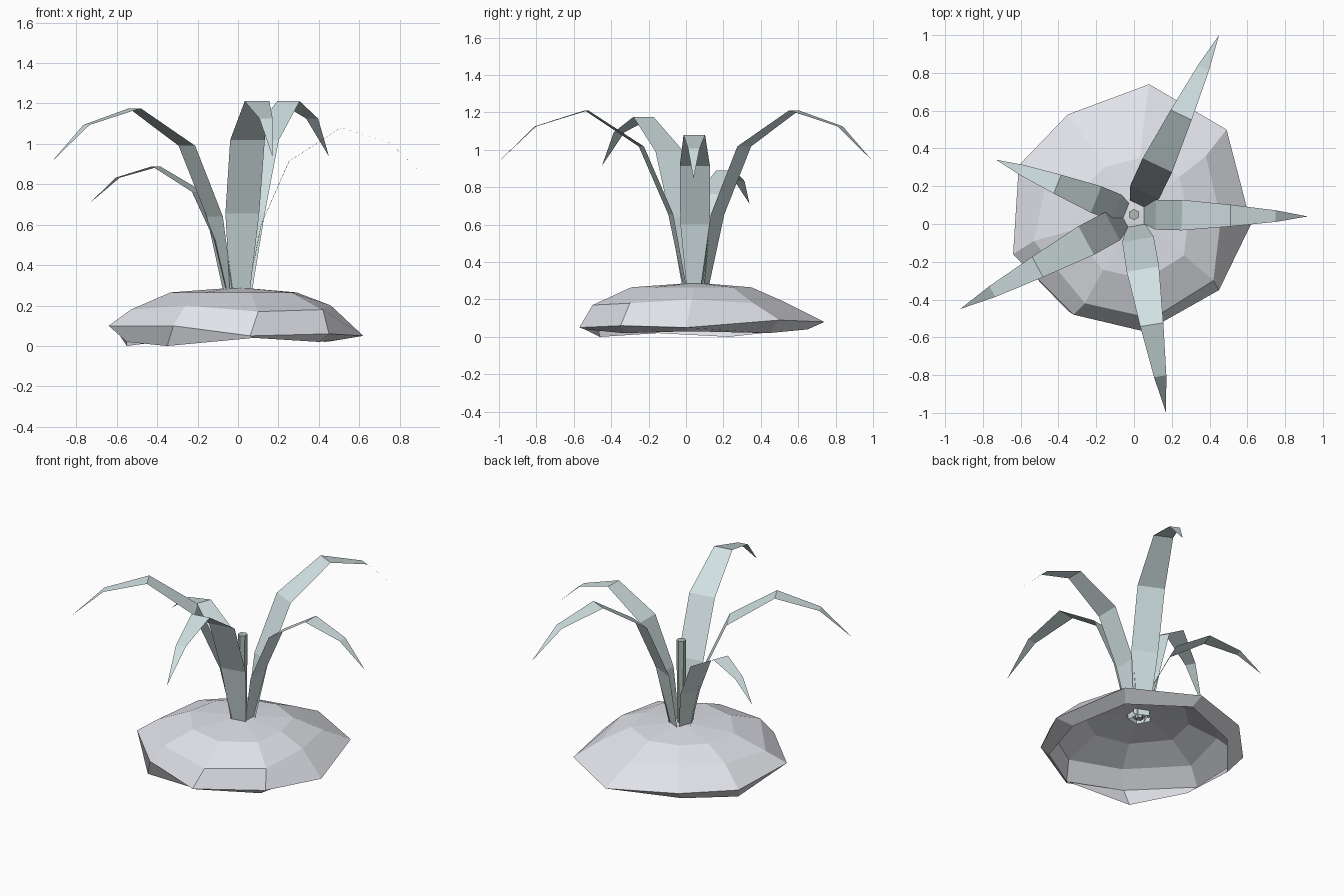
import bpy, bmesh
from math import sin, cos, radians
from mathutils import Vector

if "Cube" in bpy.data.objects:
    bpy.data.objects.remove(bpy.data.objects["Cube"])


def material(name, rgb):
    m = bpy.data.materials.new(name)
    m.diffuse_color = (*rgb, 1)
    m.use_nodes = True
    m.node_tree.nodes["Principled BSDF"].inputs["Base Color"].default_value = m.diffuse_color
    return m


def mesh_object(name, bm, mat):
    me = bpy.data.meshes.new(name)
    bm.to_mesh(me)
    bm.free()
    me.materials.append(mat)
    ob = bpy.data.objects.new(name, me)
    bpy.context.collection.objects.link(ob)
    return ob


stone = material("stone", (0.76, 0.77, 0.82))
leaf_green = material("leaf_green", (0.64, 0.75, 0.76))
stem_green = material("stem_green", (0.42, 0.5, 0.44))

CENTRE = Vector((0, 0.05, 0))

# Mound: open nine-sided shell, irregular shoulder, rim and foot rings
shoulder = [(.46, .03, .2), (.38, .36, .18), (.05, .52, .19), (-.25, .44, .2), (-.46, .24, .2),
            (-.53, -.09, .18), (-.26, -.42, .2), (.1, -.5, .17), (.42, -.3, .18)]
rim = [(.62, 0, .05), (.49, .5, .09), (.08, .74, .08), (-.35, .58, .1), (-.61, .31, .09),
       (-.64, -.16, .1), (-.32, -.48, .1), (.06, -.57, .05), (.45, -.35, .06)]
foot = [(.5, .02, .03), (.44, .44, .02), (.08, .65, .04), (-.32, .5, .03), (-.55, .23, 0),
        (-.55, -.15, .02), (-.35, -.46, 0), (.08, -.54, .04), (.4, -.33, .02)]
crown = [(x * .63, .06 + (y - .06) * .63, .265) for x, y, z in shoulder]

bm = bmesh.new()
rings = [[bm.verts.new(p) for p in ring] for ring in (crown, shoulder, rim, foot)]
peak = bm.verts.new((0, .05, .29))
n = len(rim)
for i in range(n):
    j = (i + 1) % n
    bm.faces.new((peak, rings[0][i], rings[0][j]))
    for a, b in zip(rings, rings[1:]):
        bm.faces.new((a[i], b[i], b[j], a[j]))
mesh_object("mound", bm, stone)

# Leaf profile: distance out, height, half width
PROFILE = [(.05, -.03, .047), (.125, .35, .082), (.275, .69, .084),
           (.555, .87, .06), (.815, .79, .032), (1, .615, 0)]


def leaf(name, tip_x, tip_y, rise):
    out = Vector((tip_x, tip_y, 0)) - CENTRE
    reach = out.length
    out.normalize()
    side = Vector((-out.y, out.x, 0))
    bm = bmesh.new()
    rows = []
    for r, z, w in PROFILE:
        z = .28 + z * (rise if z > 0 else 1)
        p = CENTRE + out * (r * reach) + Vector((0, 0, z))
        ws = w * (.5 + .5 * reach)
        rows.append([bm.verts.new(p + side * s * ws) for s in ((1, -1) if w else (0,))])
    for a, b in zip(rows, rows[1:]):
        bm.faces.new((a[0], a[1], *reversed(b)))
    mesh_object(name, bm, leaf_green)


leaf("leaf_right", .92, .04, .92)
leaf("leaf_back", .45, 1, 1.07)
leaf("leaf_back_left", -.73, .34, .70)
leaf("leaf_front_left", -.92, -.45, 1.03)
leaf("leaf_front", .17, -1, 1.07)

# Central stalk
bm = bmesh.new()
bmesh.ops.create_cone(bm, cap_ends=True, segments=6, radius1=.024, radius2=.03, depth=.59)
bmesh.ops.translate(bm, verts=bm.verts, vec=(0, .05, .545))
mesh_object("stalk", bm, stem_green)
